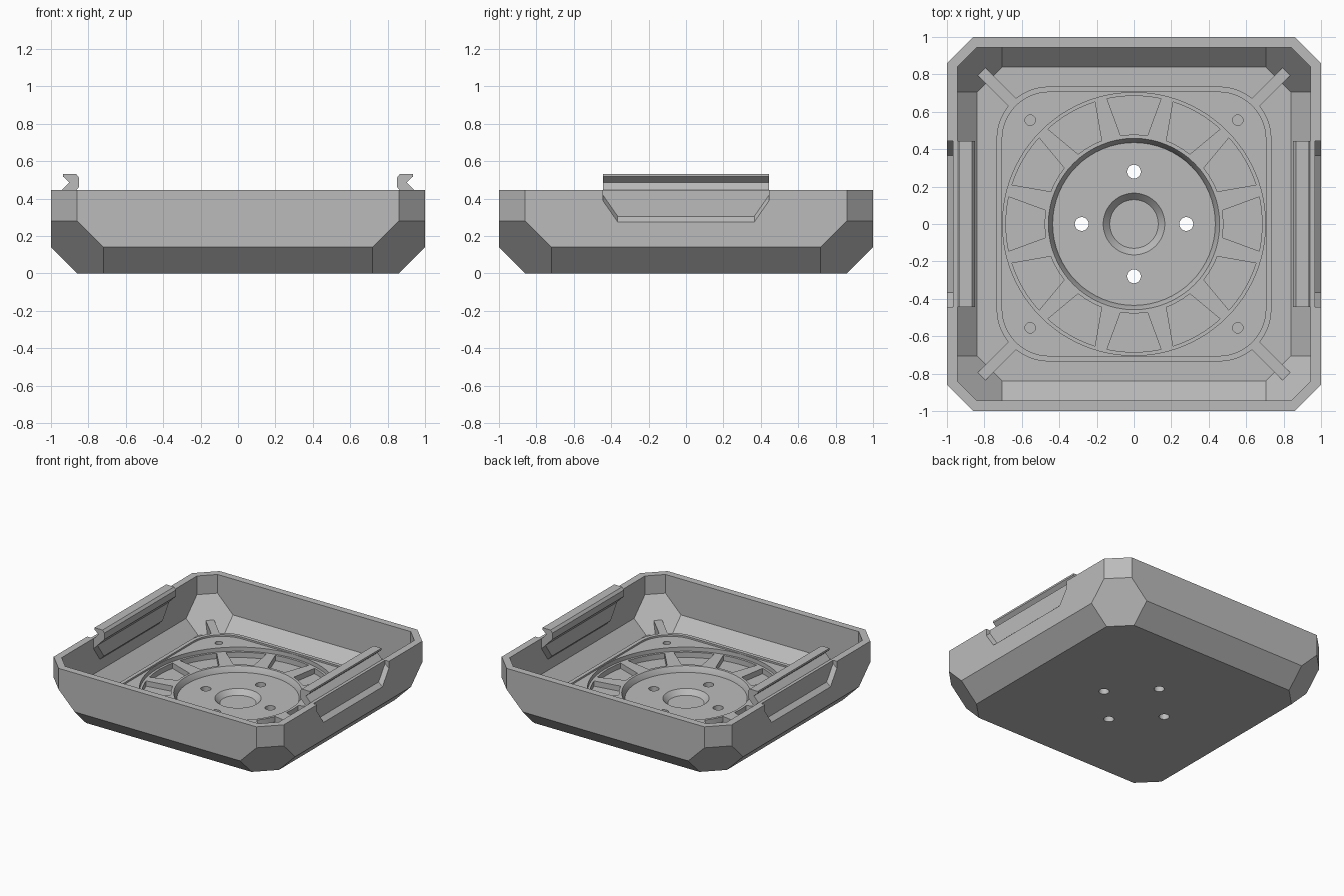
import bpy, bmesh
from math import sin, cos, pi, radians
from mathutils import Vector

if "Cube" in bpy.data.objects:
    bpy.data.objects.remove(bpy.data.objects["Cube"], do_unlink=True)

GREY = bpy.data.materials.new("mid_grey")
GREY.use_nodes = True
GREY.diffuse_color = (0.5, 0.5, 0.5, 1)
GREY.node_tree.nodes["Principled BSDF"].inputs["Base Color"].default_value = (0.5, 0.5, 0.5, 1)

TOP, FLOOR = 0.445, 0.058


def loft(name, rings):
    """Closed solid skinned through rings of 3D points."""
    bm = bmesh.new()
    loops = [[bm.verts.new(p) for p in ring] for ring in rings]
    n = len(loops[0])
    for a, b in zip(loops, loops[1:]):
        for i in range(n):
            j = (i + 1) % n
            bm.faces.new((a[i], a[j], b[j], b[i]))
    bm.faces.new(loops[0])
    bm.faces.new(loops[-1])
    bmesh.ops.recalc_face_normals(bm, faces=bm.faces)
    mesh = bpy.data.meshes.new(name)
    bm.to_mesh(mesh)
    bm.free()
    mesh.materials.append(GREY)
    ob = bpy.data.objects.new(name, mesh)
    bpy.context.scene.collection.objects.link(ob)
    return ob


def at(pts, z):
    return [(x, y, z) for x, y in pts]


def prism(name, pts, z0, z1):
    return loft(name, [at(pts, z0), at(pts, z1)])


def cut(ob, cutters):
    """Subtract the cutters, bake the result and delete them."""
    for c in cutters:
        c.hide_render = True
        m = ob.modifiers.new("cut", 'BOOLEAN')
        m.operation, m.solver, m.object = 'DIFFERENCE', 'EXACT', c
    dg = bpy.context.evaluated_depsgraph_get()
    mesh = bpy.data.meshes.new_from_object(ob.evaluated_get(dg))
    ob.modifiers.clear()
    ob.data = mesh
    for c in cutters:
        bpy.data.objects.remove(c, do_unlink=True)


def octagon(h, c):
    k = h - c
    return [(h, -k), (h, k), (k, h), (-k, h), (-h, k), (-h, -k), (-k, -h), (k, -h)]


def circle(r, cx=0, cy=0, n=64):
    return [(cx + r * cos(2 * pi * i / n), cy + r * sin(2 * pi * i / n)) for i in range(n)]


def rounded_square(h, r, n=12):
    pts = []
    for q in range(4):
        a0 = q * pi / 2
        cx = (h - r) * (1 if q in (0, 3) else -1)
        cy = (h - r) * (1 if q < 2 else -1)
        for i in range(n + 1):
            a = a0 + pi / 2 * i / n
            pts.append((cx + r * cos(a), cy + r * sin(a)))
    return pts


def sector(angle, n=8):
    """Grille opening outline, centred on an angle."""
    out = [(0.685, radians(12.2) * (2 * i / n - 1)) for i in range(n + 1)]
    inn = [(0.478, radians(8.7) * (1 - 2 * i / n)) for i in range(n + 1)]
    return [(r * cos(angle + a), r * sin(angle + a)) for r, a in out + inn]


def pocket(name, side, x0, x1, z0, z1, top):
    """Trapezoid block on a side wall whose lower edge rises from z0 to z1."""
    def ring(x, z):
        half = [(0.445, top), (0.445, z + 0.115), (0.365, z)]
        return [(side * x, y, h) for y, h in half] + [(side * x, -y, h) for y, h in reversed(half)]
    return loft(name, [ring(x0, z0), ring(x1, z1)])


# Tray shell: chamfered outside and hollow inside in one skin
shell = loft("tray_shell", [at(octagon(h, c), z) for h, c, z in (
    (0.86, 0.14, 0), (1, 0.28, 0.14), (1, 0.14, 0.28), (1, 0.14, TOP),
    (0.945, 0.105, TOP), (0.945, 0.105, 0.298), (0.945, 0.24, 0.163), (0.84, 0.135, FLOOR))])

# Side recesses, bolt holes and central dish
cutters = [pocket("recess_cutter", s, 1.002, 0.967, 0.273, 0.305, 0.5) for s in (-1, 1)]
cutters += [prism("hole_cutter", circle(0.037, 0.28 * x, 0.28 * y, 24), -0.1, 0.2)
            for x, y in ((1, 0), (0, 1), (-1, 0), (0, -1))]
cutters.append(loft("dish_cutter", [at(circle(0.13), 0.02), at(circle(0.165), FLOOR),
                                    at(circle(0.165), 0.1)]))
cut(shell, cutters)

# Raised fan frame with a lip, corner pads, grille openings and hub opening
frame = prism("fan_frame", rounded_square(0.735, 0.28), 0.045, 0.145)
cutters = [prism("lip_cutter", rounded_square(0.705, 0.25), 0.132, 0.3),
           prism("ring_cutter", circle(0.703, n=96), 0.1, 0.3),
           loft("hub_cutter", [at(circle(0.43), 0.02), at(circle(0.435), FLOOR),
                               at(circle(0.458), 0.1), at(circle(0.458), 0.2)])]
cutters += [prism("grille_cutter", sector(k * pi / 6), 0, 0.3) for k in range(12)]
cutters += [prism("screw_cutter", circle(0.028, x, y, 20), 0, 0.3)
            for x in (-0.555, 0.555) for y in (-0.555, 0.555)]
cut(frame, cutters)

# Diagonal ribs from the frame into the tray corners
for k, label in enumerate(("back_left", "back_right", "front_right", "front_left")):
    a = pi / 4 + k * pi / 2
    u, v = Vector((cos(a), sin(a))), Vector((-sin(a), cos(a)))
    pts = [u * d + v * w for d, w in ((0.9, -0.03), (1.154, -0.03), (1.154, 0.03), (0.9, 0.03))]
    prism("corner_rib_" + label, [tuple(p) for p in pts], 0.056, 0.142)

# Snap clips and the thickened wall behind each recess
CLIP = [(0.95, 0.40), (0.91, 0.40), (0.85, 0.462), (0.85, 0.512), (0.866, 0.532),
        (0.936, 0.532), (0.936, 0.518), (0.902, 0.487), (0.942, TOP)]
for s, label in ((1, "left"), (-1, "right")):
    loft("snap_clip_" + label, [[(s * x, y, z) for x, z in CLIP] for y in (-0.445, 0.445)])
    pocket("wall_boss_" + label, s, 0.955, 0.91, 0.24, 0.285, 0.444)

# Smooth the round walls, keep hard edges
bpy.ops.object.select_all(action='DESELECT')
for ob in (shell, frame):
    ob.select_set(True)
bpy.context.view_layer.objects.active = shell
bpy.ops.object.shade_smooth_by_angle(angle=radians(25))
